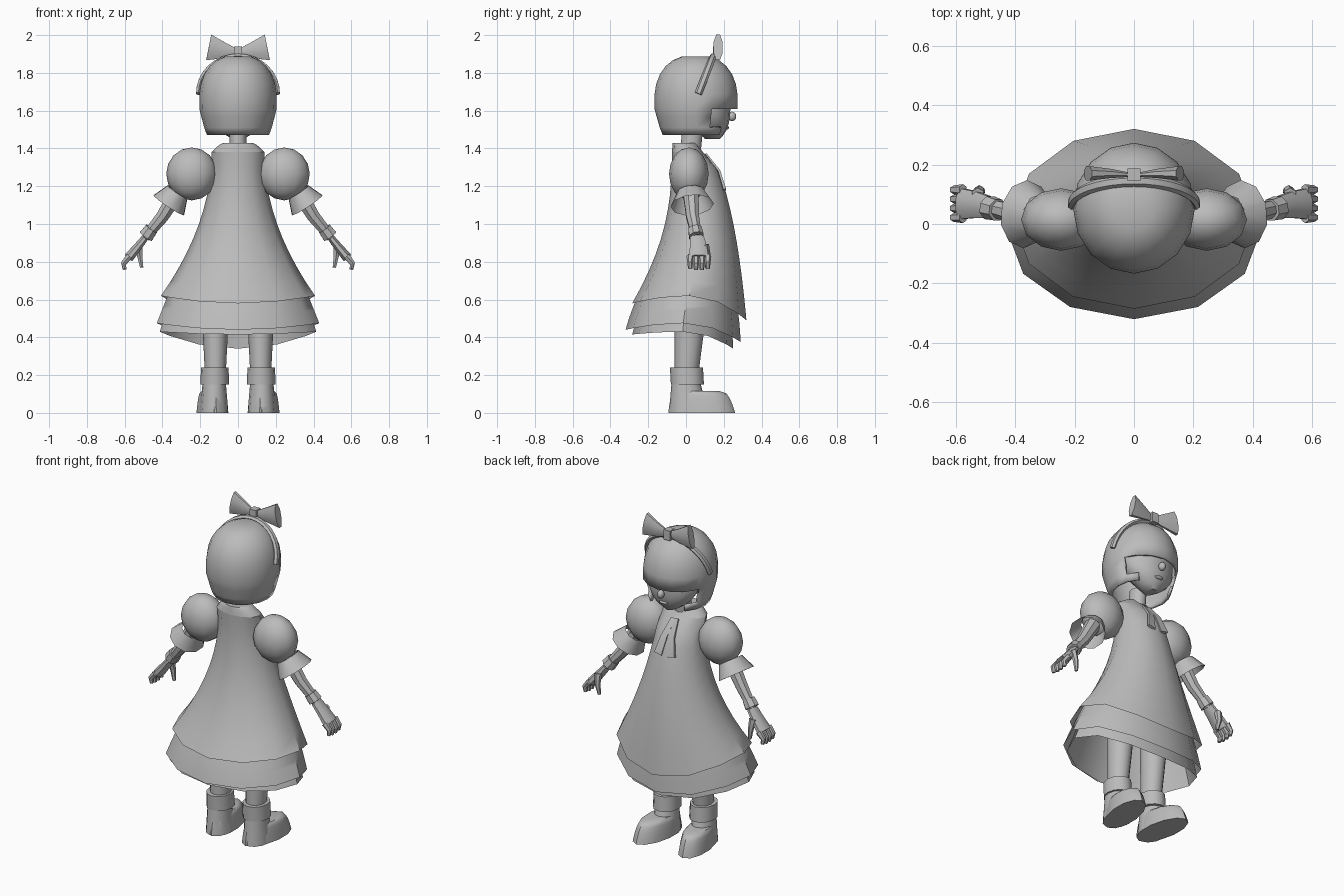
import bpy, bmesh, math
from mathutils import Vector

cube = bpy.data.objects.get("Cube")
if cube:
    bpy.data.objects.remove(cube, do_unlink=True)

grey = bpy.data.materials.new("plain grey")
grey.use_nodes = True
colour = (0.5, 0.5, 0.5, 1)
grey.diffuse_color = colour
grey.node_tree.nodes["Principled BSDF"].inputs["Base Color"].default_value = colour
parts = []


def finish(name, bm):
    bmesh.ops.recalc_face_normals(bm, faces=bm.faces)
    mesh = bpy.data.meshes.new(name)
    bm.to_mesh(mesh)
    bm.free()
    mesh.materials.append(grey)
    part = bpy.data.objects.new(name, mesh)
    bpy.context.collection.objects.link(part)
    parts.append(part)
    return part


def skin(rings, capped):
    """Bridge rings of points with quads, and close both ends if capped."""
    bm = bmesh.new()
    rows = [[bm.verts.new(point) for point in ring] for ring in rings]
    for upper, lower in zip(rows, rows[1:]):
        for i in range(len(upper)):
            bm.faces.new((upper[i - 1], upper[i], lower[i], lower[i - 1]))
    if capped:
        bm.faces.new(rows[0])
        bm.faces.new(rows[-1])
    return bm


def ellipse(z, width, back, front, sides, front_dip=0, back_dip=0):
    """Level ring whose front and back may dip below its sides."""
    ring = []
    for i in range(sides):
        angle = math.tau * i / sides
        facing = math.cos(angle)
        dip = (front_dip if facing > 0 else back_dip) * facing ** 2
        y = (front + back + facing * (front - back)) / 2
        ring.append(Vector((width * math.sin(angle), y, z - dip)))
    return ring


def flare(name, top, hem, bend=(1, 1, 1), dips=(0, 0), x=0, splay=0,
          capped=True, sides=12, steps=10):
    """Blend from a top to a hem ring, each given as z, width, back, front."""
    rings = []
    for k in range(steps + 1):
        t = k / steps
        blend = [a + (b - a) * t ** p for a, b, p in zip(top, hem, (1, *bend))]
        ring = ellipse(*blend, sides, *(dip * t ** 4 for dip in dips))
        rings.append([p + Vector((x + splay * p.y, 0, 0)) for p in ring])
    return finish(name, skin(rings, capped))


def tube(name, path, start, end, flat=1, sides=8, side=1, capped=True):
    """Sweep a tapering ellipse along a path; flat scales its depth in y."""
    points = [Vector((side * x, y, z)) for x, y, z in path]
    last = len(points) - 1
    rings = []
    for k, point in enumerate(points):
        along = (points[min(k + 1, last)] - points[max(k - 1, 0)]).normalized()
        depth = Vector((0, 1, 0))
        depth = (depth - along * depth.dot(along)).normalized()
        across = depth.cross(along)
        radius = start + (end - start) * k / last
        angles = [math.tau * (i + 0.5) / sides for i in range(sides)]
        rings.append([point + radius * (across * math.cos(a) + depth * flat * math.sin(a))
                      for a in angles])
    return finish(name, skin(rings, capped))


def ball(name, centre, radii, side=1):
    bm = bmesh.new()
    bmesh.ops.create_uvsphere(bm, u_segments=12, v_segments=8, radius=1)
    bmesh.ops.scale(bm, vec=radii, verts=bm.verts)
    bmesh.ops.translate(bm, vec=(centre[0] * side, *centre[1:]), verts=bm.verts)
    return finish(name, bm)


# Hair: a dome over a bob that narrows, opened for the face below the fringe
brow, crown, middle = 1.67, .225, .053
levels = []
for k in range(1, 7):
    angle = math.pi / 2 * (1 - k / 6.3)
    levels.append((brow + crown * math.sin(angle), math.cos(angle) ** .8))
levels.append((1.61, 1))
for drop in (.5, .8, 1):
    levels.append((brow - drop * .2, 1 - drop ** 2 / 5))
bm = skin([ellipse(z, .205 * s, middle - .22 * s, middle + .22 * s, 16)
           for z, s in levels], True)
opening = [f for f in bm.faces if f.calc_center_median().z < 1.61
           and (len(f.verts) > 4 or f.calc_center_median().y > .16)]
bmesh.ops.delete(bm, geom=opening, context='FACES')
hair = finish("hair", bm)
hair.modifiers.new("thickness", 'SOLIDIFY').thickness = .015

# Head, nose, lips and neck
flare("head", (brow, .165, -.08, .235), (1.45, .03, .1, .18), bend=(3, 1, 4), sides=16)
ball("nose", (0, .244, 1.57), (.02, .022, .025))
ball("lips", (0, .214, 1.51), (.03, .015, .01))
flare("neck", (1.5, .045, -.02, .09), (1.4, .045, -.03, .08))

# Hairband arched over the head, and its bow
arch = []
for k in range(17):
    angle = math.pi * k / 16
    rise = math.sin(angle)
    arch.append((.21 * math.cos(angle), .065 + .08 * rise, 1.69 + .2 * rise))
tube("hairband", arch, .014, .014, flat=1.4, sides=6)
tube("bow_knot", [(0, .165, 1.88), (0, .165, 1.94)], .03, .03, sides=4)

# Dress with a collar slope, and two layered underskirts
shoulder = (1.38, .14, -.075, .09)
flare("collar", (1.43, .075, -.07, .055), shoulder, bend=(.7, 1, 1))
flare("dress", shoulder, (.62, .408, -.285, .32), bend=(2, 2.5, .5),
      dips=(.13, .04), capped=False)
flare("middle_skirt", (.7, .34, -.22, .25), (.475, .43, -.32, .29),
      dips=(.1, .035), capped=False)
flare("under_skirt", (.7, .32, -.2, .22), (.43, .415, -.285, .25),
      dips=(.09, .015), capped=False)

for side, word in ((1, "left_"), (-1, "right_")):
    # Bow loop and ribbon tail
    tube(word + "bow_loop", [(.01, .165, 1.91), (.08, .17, 1.92), (.155, .17, 1.935)],
         .02, .075, flat=.35, side=side)
    tube(word + "ribbon_tail", [(.01, .105, 1.37), (.025, .175, 1.28), (.045, .205, 1.18)],
         .02, .035, flat=.3, sides=4, side=side)

    # Puffed sleeve with a flared cuff
    ball(word + "puff_sleeve", (.245, .015, 1.265), (.135, .105, .14), side)
    tube(word + "sleeve_cuff", [(.32, .025, 1.17), (.366, .033, 1.1)],
         .065, .1, flat=1.15, sides=10, side=side, capped=False)

    # Arm, bracelet and palm
    elbow, wrist = (.4, .035, 1.04), (.49, .057, .93)
    tube(word + "arm", [(.32, .025, 1.17), elbow, wrist], .045, .028, side=side)
    tube(word + "bracelet", [(.458, .047, .975), (.487, .055, .935)], .038, .042, side=side)
    tube(word + "palm", [wrist, (.53, .065, .88), (.58, .068, .82)],
         .02, .028, flat=2, side=side)

    # Four fingers, the middle ones longest, and a thumb
    for k in range(4):
        y = .022 + .031 * k
        tip = .755 + .006 * abs(k - 1.5)
        tube(word + "finger_" + str(k + 1), [(.575, y, .83), (.606, y, tip + .03), (.6, y, tip)],
             .019, .011, sides=6, side=side)
    tube(word + "thumb", [(.525, .1, .89), (.52, .115, .83), (.51, .11, .77)],
         .022, .01, sides=6, side=side)

    # Leg, sock cuff and shoe with the toe turned outward
    flare(word + "leg", (.7, .08, -.06, .13), (.2, .055, -.06, .065), x=side * .12)
    flare(word + "sock_cuff", (.24, .073, -.085, .09), (.15, .076, -.08, .095), x=side * .123)
    flare(word + "shoe_ankle", (.18, .06, -.075, .07), (0, .075, -.09, .12), x=side * .126)
    flare(word + "shoe_foot", (.115, .06, -.06, .18), (0, .084, -.094, .26),
          bend=(.4, .4, .4), x=side * .126, splay=side * .12)

# Smooth shading with crisp creases
bpy.ops.object.select_all(action='DESELECT')
for part in parts:
    part.select_set(True)
bpy.context.view_layer.objects.active = parts[0]
bpy.ops.object.shade_smooth_by_angle(angle=math.radians(40))
